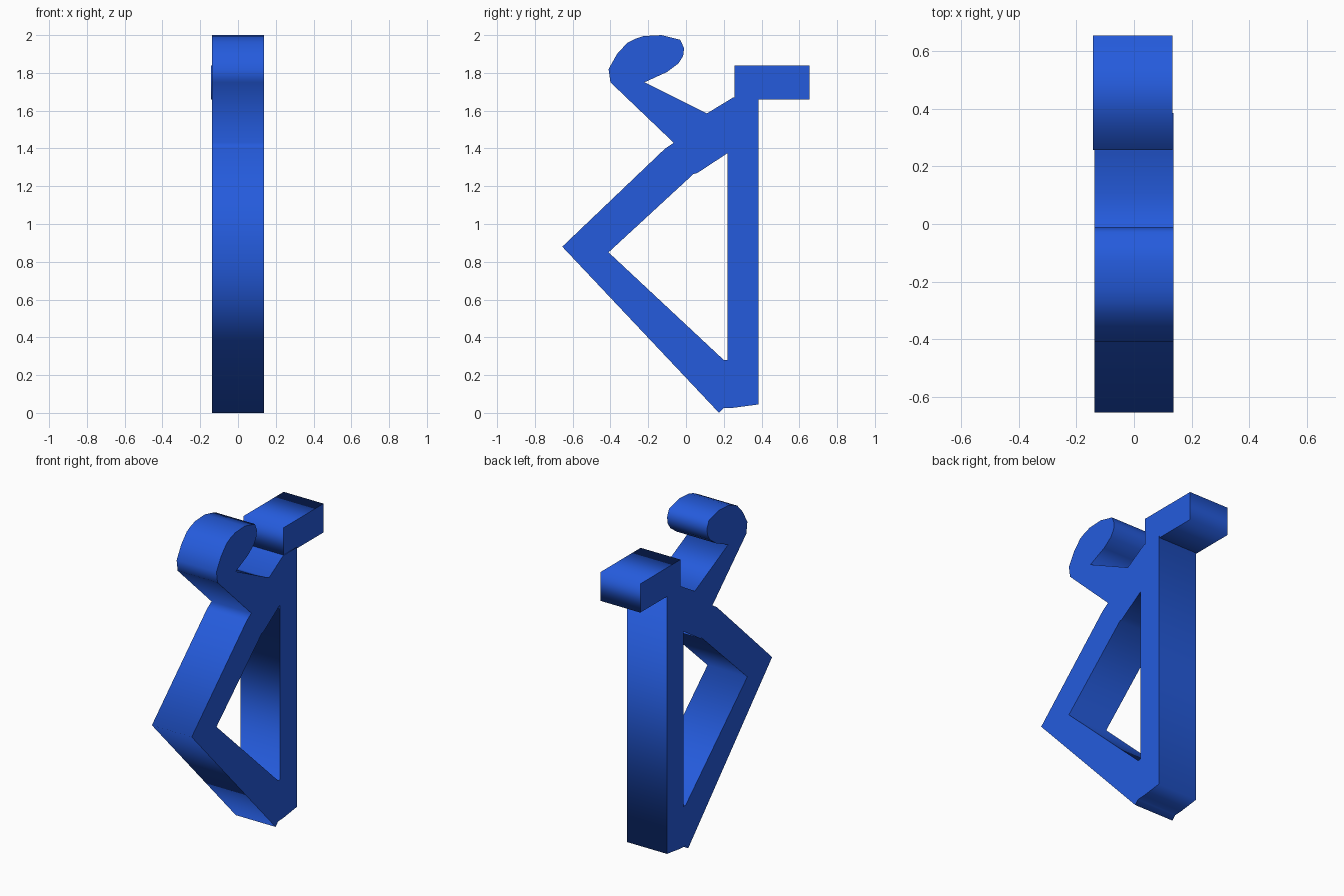
import bpy
from math import radians

cube = bpy.data.objects.get("Cube")
if cube:
    bpy.data.objects.remove(cube, do_unlink=True)

blue = bpy.data.materials.new("blue")
blue.use_nodes = True
colour = (0.018, 0.105, 0.72, 1)
blue.diffuse_color = colour
bsdf = next(n for n in blue.node_tree.nodes if n.type == 'BSDF_PRINCIPLED')
bsdf.inputs["Base Color"].default_value = colour


def plate(name, loops, half_width, x=0.0):
    """Extrude closed (y, z) outlines along x; inner loops become holes."""
    curve = bpy.data.curves.new(name + "_profile", 'CURVE')
    curve.dimensions = '2D'
    curve.fill_mode = 'BOTH'
    curve.extrude = half_width
    for loop in loops:
        spline = curve.splines.new('POLY')
        spline.points.add(len(loop) - 1)
        for point, (y, z) in zip(spline.points, loop):
            point.co = (y, z, 0, 1)
        spline.use_cyclic_u = True
    helper = bpy.data.objects.new(name + "_helper", curve)
    bpy.context.collection.objects.link(helper)
    bpy.context.view_layer.update()
    graph = bpy.context.evaluated_depsgraph_get()
    mesh = bpy.data.meshes.new_from_object(helper.evaluated_get(graph))
    bpy.data.objects.remove(helper, do_unlink=True)
    mesh.name = name
    mesh.materials.clear()
    mesh.materials.append(blue)
    obj = bpy.data.objects.new(name, mesh)
    obj.rotation_euler = (radians(90), 0, radians(90))
    obj.location.x = x
    bpy.context.collection.objects.link(obj)
    return obj


# Rounded hook at the upper front
hook = [(-0.4, 1.75), (-0.41, 1.82), (-0.365, 1.9), (-0.31, 1.96),
        (-0.27, 1.98), (-0.225, 1.995), (-0.13, 2), (-0.03, 1.975),
        (-0.01, 1.93), (-0.015, 1.89), (-0.04, 1.85), (-0.1, 1.805),
        (-0.22, 1.75)]

# Junction of the arm with the top of the post
junction = [(0.11, 1.585), (0.25, 1.67), (0.385, 1.67)]

# Foot of the post and the point of the lower strut
foot = [(0.385, 0.045), (0.25, 0.027), (0.2, 0.025), (0.175, 0.0)]

# Knee and the upper strut back to the arm
knee = [(-0.655, 0.88), (-0.11, 1.4), (-0.065, 1.43)]

# Triangular opening between post and struts
opening = [(0.22, 1.375), (0.06, 1.27), (0.04, 1.265), (-0.41, 0.85),
           (0.2, 0.28), (0.22, 0.28)]

plate("frame", [hook + junction + foot + knee, opening], 0.138)

# Rectangular block on the post
block = [(0.257, 1.66), (0.655, 1.66), (0.655, 1.84), (0.257, 1.84)]
plate("top_block", [block], 0.138, -0.004)
